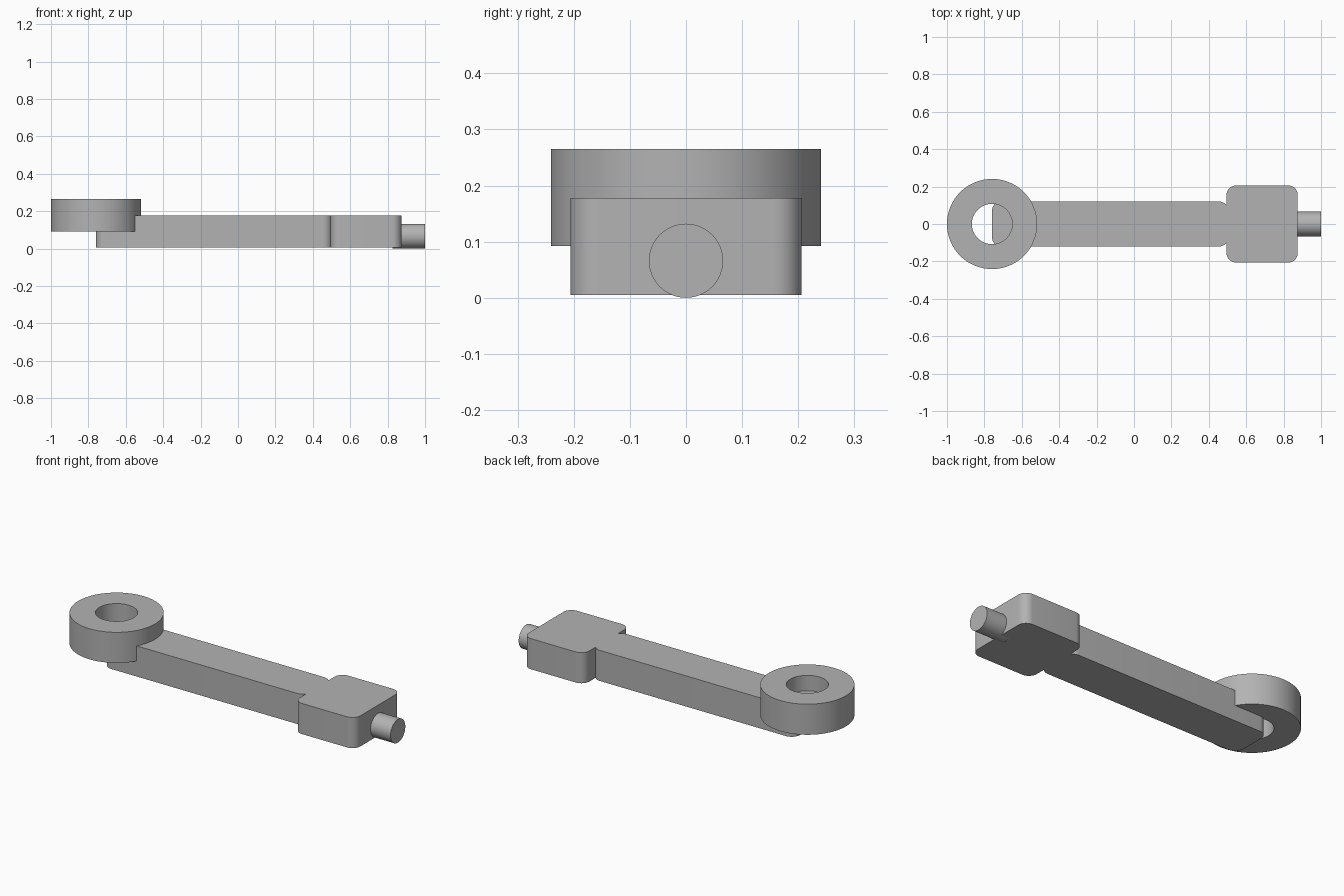
import bpy, bmesh, math
from mathutils import Matrix, Vector

default = bpy.data.objects.get("Cube")
if default:
    bpy.data.objects.remove(default, do_unlink=True)

GREY = (0.45, 0.45, 0.45, 1)
metal = bpy.data.materials.new("plain grey")
metal.use_nodes = True
metal.diffuse_color = GREY
metal.node_tree.nodes["Principled BSDF"].inputs["Base Color"].default_value = GREY


def finish(bm, name):
    """Turn a bmesh into a named, smooth-shaded object."""
    bmesh.ops.recalc_face_normals(bm, faces=bm.faces)
    mesh = bpy.data.meshes.new(name)
    bm.to_mesh(mesh)
    bm.free()
    mesh.materials.append(metal)
    obj = bpy.data.objects.new(name, mesh)
    bpy.context.collection.objects.link(obj)
    bpy.ops.object.select_all(action='DESELECT')
    obj.select_set(True)
    bpy.context.view_layer.objects.active = obj
    bpy.ops.object.shade_smooth_by_angle(angle=math.radians(30))
    return obj


def rounded_block(name, x0, x1, half_width, z0, z1, radius):
    """Box with its four upright edges rounded."""
    bm = bmesh.new()
    place = Matrix.Translation(((x0 + x1) / 2, 0, (z0 + z1) / 2))
    size = Matrix.Diagonal((x1 - x0, 2 * half_width, z1 - z0, 1))
    bmesh.ops.create_cube(bm, size=1, matrix=place @ size)
    upright = [e for e in bm.edges
               if abs(e.verts[0].co.z - e.verts[1].co.z) > 0.01]
    bmesh.ops.bevel(bm, geom=upright, offset=radius, offset_type='OFFSET',
                    segments=10, profile=0.5, affect='EDGES')
    return finish(bm, name)


def ring(name, x, inner, outer, z0, z1):
    """Flat ring: a rectangular section spun around an upright axis."""
    bm = bmesh.new()
    section = [(inner, z0), (outer, z0), (outer, z1), (inner, z1)]
    verts = [bm.verts.new((x + r, 0, z)) for r, z in section]
    edges = [bm.edges.new((verts[i], verts[(i + 1) % 4])) for i in range(4)]
    bmesh.ops.spin(bm, geom=verts + edges, cent=Vector((x, 0, 0)),
                   axis=Vector((0, 0, 1)), angle=math.tau, steps=96)
    bmesh.ops.remove_doubles(bm, verts=bm.verts, dist=0.0001)
    return finish(bm, name)


def pin(name, x0, x1, radius, z):
    """Capped cylinder lying along x."""
    bm = bmesh.new()
    place = Matrix.Translation(((x0 + x1) / 2, 0, z))
    turn = Matrix.Rotation(math.pi / 2, 4, 'Y')
    bmesh.ops.create_cone(bm, cap_ends=True, segments=64, radius1=radius,
                          radius2=radius, depth=x1 - x0, matrix=place @ turn)
    return finish(bm, name)


# Bar and square head share the same thickness
BOTTOM, TOP = 0.005, 0.178
rounded_block("arm_bar", -0.76, 0.505, 0.12, BOTTOM, TOP, 0.05)
rounded_block("end_block", 0.495, 0.875, 0.206, BOTTOM, TOP, 0.05)

# Eye ring sits on the far end of the bar, the pin on the other
ring("eye_ring", -0.759, 0.108, 0.241, 0.092, 0.265)
pin("end_pin", 0.825, 1.0, 0.066, 0.066)
